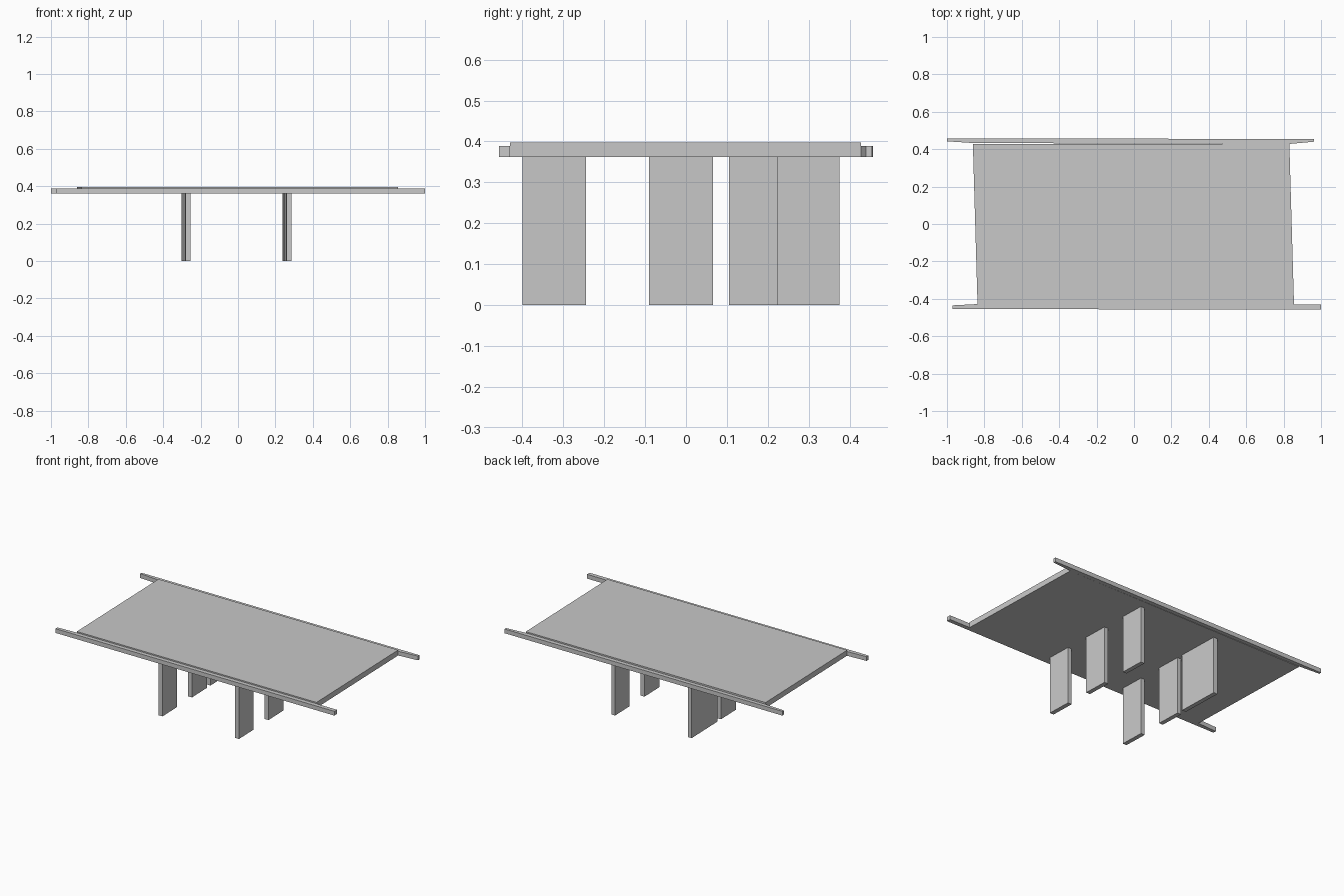
import bpy
import bmesh

cube = bpy.data.objects.get("Cube")
if cube:
    bpy.data.objects.remove(cube, do_unlink=True)

concrete = bpy.data.materials.new("concrete_grey")
concrete.use_nodes = True
grey = (0.58, 0.58, 0.58, 1)
concrete.diffuse_color = grey
concrete.node_tree.nodes["Principled BSDF"].inputs["Base Color"].default_value = grey

SKEW = -0.029      # sideways drift of the bridge per unit of y
UNDERSIDE = 0.362


def prism(name, outline, bottom, top):
    """Extrude a plan outline from bottom to top."""
    bm = bmesh.new()
    base = bm.faces.new([bm.verts.new((x, y, bottom)) for x, y in outline])
    extruded = bmesh.ops.extrude_face_region(bm, geom=[base])
    for item in extruded["geom"]:
        if isinstance(item, bmesh.types.BMVert):
            item.co.z = top
    bmesh.ops.recalc_face_normals(bm, faces=bm.faces)
    mesh = bpy.data.meshes.new(name)
    bm.to_mesh(mesh)
    bm.free()
    mesh.materials.append(concrete)
    obj = bpy.data.objects.new(name, mesh)
    bpy.context.collection.objects.link(obj)


def skewed_box(name, x, half_width, y0, y1, bottom, top):
    """Box whose sides follow the skew of the bridge."""
    a, b = x + SKEW * y0, x + SKEW * y1
    prism(name, [(a - half_width, y0), (a + half_width, y0),
                 (b + half_width, y1), (b - half_width, y1)], bottom, top)


# Road deck
skewed_box("deck", -0.003, 0.846, -0.43, 0.428, UNDERSIDE, 0.397)

# Edge beams that run past both ends of the deck
prism("front_edge_beam", [(-0.97, -0.455), (1.0, -0.457), (1.0, -0.431),
                          (0.855, -0.43), (-0.835, -0.428), (-0.97, -0.435)],
      UNDERSIDE, 0.389)
prism("back_edge_beam", [(-1.0, 0.457), (-1.0, 0.442), (-0.86, 0.433),
                         (0.83, 0.428), (0.963, 0.44), (0.963, 0.455)],
      UNDERSIDE, 0.389)

# Two rows of three wall piers; the back right pier is wider
for side, x, back_start in (("right", -0.278, 0.105), ("left", 0.262, 0.222)):
    rows = (("front", -0.4, -0.245), ("middle", -0.09, 0.066),
            ("back", back_start, 0.375))
    for row, y0, y1 in rows:
        skewed_box(f"{row}_{side}_pier", x, 0.0135, y0, y1, 0, UNDERSIDE)
